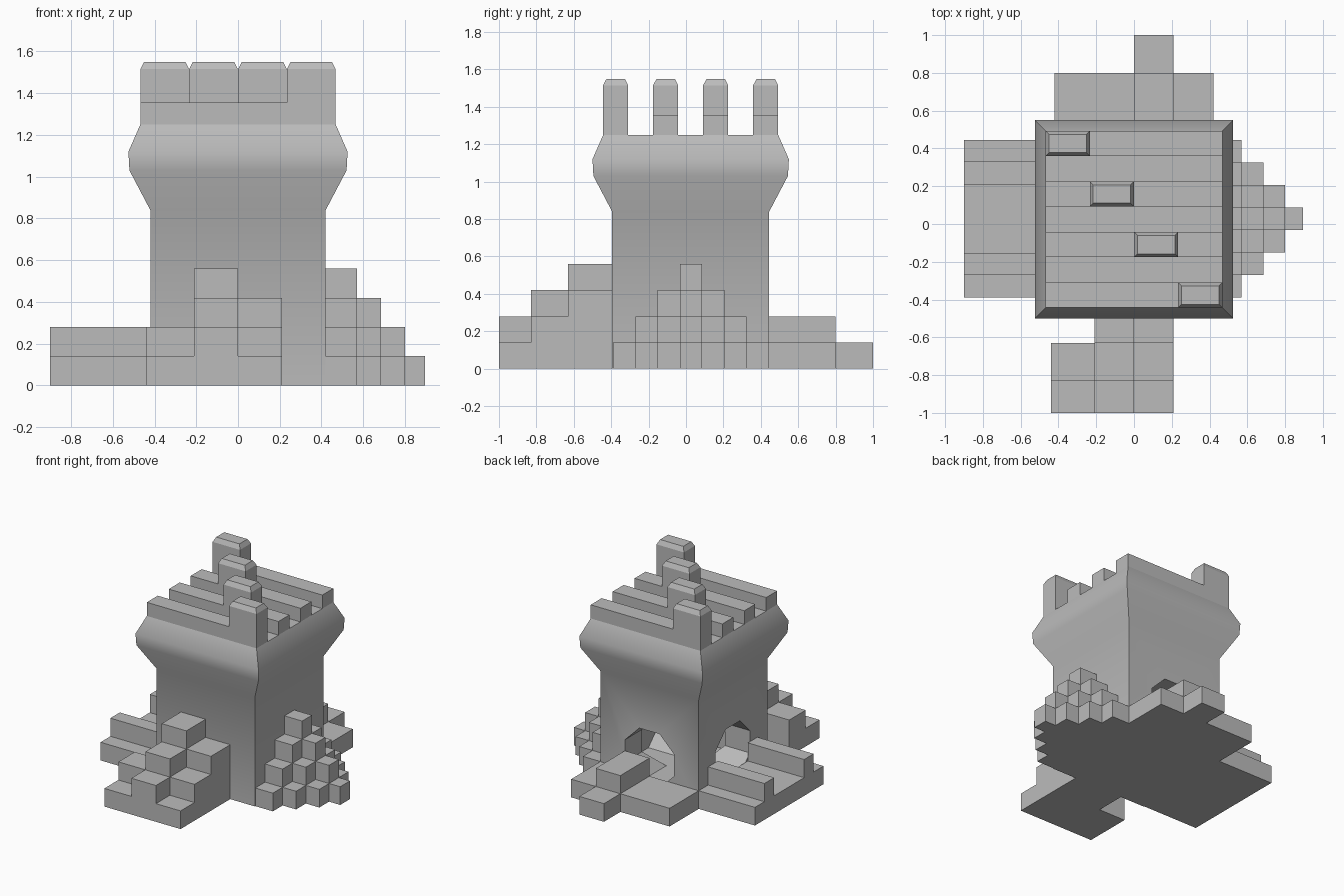
import bpy, bmesh, math
from mathutils import Matrix

if "Cube" in bpy.data.objects:
    bpy.data.objects.remove(bpy.data.objects["Cube"])

stone = bpy.data.materials.new("grey_stone")
stone.use_nodes = True
GREY = (0.5, 0.5, 0.5, 1)
stone.diffuse_color = GREY
stone.node_tree.nodes["Principled BSDF"].inputs["Base Color"].default_value = GREY

STEP = 0.14   # height of one block level
CY = 0.025    # tower centre in y


def finish(name, bm):
    bmesh.ops.recalc_face_normals(bm, faces=bm.faces)
    mesh = bpy.data.meshes.new(name)
    bm.to_mesh(mesh)
    bm.free()
    mesh.materials.append(stone)
    ob = bpy.data.objects.new(name, mesh)
    bpy.context.collection.objects.link(ob)
    return ob


def loft(bm, sections):
    """Closed stack of rectangles given as (x0, x1, y0, y1, z)."""
    rings = [[bm.verts.new((x, y, z)) for x, y in
              ((x0, y0), (x1, y0), (x1, y1), (x0, y1))]
             for x0, x1, y0, y1, z in sections]
    for a, b in zip(rings, rings[1:]):
        for i in range(4):
            j = (i + 1) % 4
            bm.faces.new((a[i], a[j], b[j], b[i]))
    bm.faces.new(rings[0][::-1])
    bm.faces.new(rings[-1])


def box(bm, x0, x1, y0, y1, z0, z1):
    loft(bm, [(x0, x1, y0, y1, z0), (x0, x1, y0, y1, z1)])


def columns(name, xs, ys, levels):
    """Block columns on a grid; levels[row][col] counts steps, rows run along y."""
    bm = bmesh.new()
    for r, row in enumerate(levels):
        for c, n in enumerate(row):
            if n:
                box(bm, xs[c], xs[c + 1], ys[r], ys[r + 1], 0, n * STEP)
    return finish(name, bm)


# Tower with flared head
bm = bmesh.new()
profile = [(0.42, 0), (0.42, 0.84), (0.52, 1.03), (0.525, 1.12), (0.468, 1.25)]
loft(bm, [(-h, h, CY - h, CY + h, z) for h, z in profile])
tower = finish("tower", bm)


# Eight-sided gate passages, entering from the back and from the -x side
def passage(name, centre, axis):
    bm = bmesh.new()
    bmesh.ops.create_cone(bm, cap_ends=True, segments=8, depth=0.96,
                          radius1=0.225, radius2=0.225,
                          matrix=Matrix.Rotation(math.pi / 8, 4, 'Z'))
    turn = Matrix.Rotation(math.pi / 2, 4, axis)
    bmesh.ops.transform(bm, matrix=Matrix.Translation(centre) @ turn, verts=bm.verts)
    ob = finish(name, bm)
    ob.hide_render = True
    return ob


cutters = [passage("back_passage_cutter", (0, 0.14, 0.28), 'X'),
           passage("side_passage_cutter", (-0.12, 0.03, 0.28), 'Y')]
bpy.context.view_layer.objects.active = tower
for cutter in cutters:
    mod = tower.modifiers.new("gate", 'BOOLEAN')
    mod.operation = 'DIFFERENCE'
    mod.solver = 'EXACT'
    mod.object = cutter
    bpy.ops.object.modifier_apply(modifier=mod.name)
for cutter in cutters:
    bpy.data.objects.remove(cutter)

# Roof ribs, each with one chamfered merlon set along the diagonal
ribs, merlons = bmesh.new(), bmesh.new()
W = 0.468
pitch, width = 2 * W / 7, W / 2
for i in range(4):
    y0 = CY - W + 2 * i * pitch
    y1 = y0 + pitch
    box(ribs, -W, W, y0, y1, 1.25, 1.355)
    x1 = W - i * width
    x0 = x1 - width
    c = 0.018
    loft(merlons, [(x0, x1, y0, y1, 1.25), (x0, x1, y0, y1, 1.515),
                   (x0 + c, x1 - c, y0 + c, y1 - c, 1.55)])
finish("roof_ribs", ribs)
finish("merlons", merlons)

# Front steps
columns("front_steps", [-0.44, -0.21, 0, 0.21], [-1, -0.83, -0.63, -0.395],
        [[1, 2, 1], [2, 3, 2], [0, 4, 3]])

# Block pyramid against the +x wall
columns("side_pyramid", [0.42, 0.57, 0.685, 0.8, 0.895],
        [0.027 + 0.119 * (k - 3.5) for k in range(8)],
        [[max(0, 4 - abs(j) - i) for i in range(4)] for j in range(-3, 4)])

# Path with kerbs on the -x side
columns("side_path", [-0.9, -0.42], [-0.39, -0.27, -0.155, 0.21, 0.33, 0.445],
        [[1], [2], [1], [2], [1]])

# Back terrace with a raised strip and a low step
columns("back_terrace", [-0.42, 0, 0.21, 0.42], [0.445, 0.8, 1],
        [[1, 2, 1], [0, 1, 0]])

# Smooth the flare while keeping corners sharp
bpy.ops.object.select_all(action='DESELECT')
tower.select_set(True)
bpy.context.view_layer.objects.active = tower
bpy.ops.object.shade_smooth_by_angle(angle=math.radians(40))
